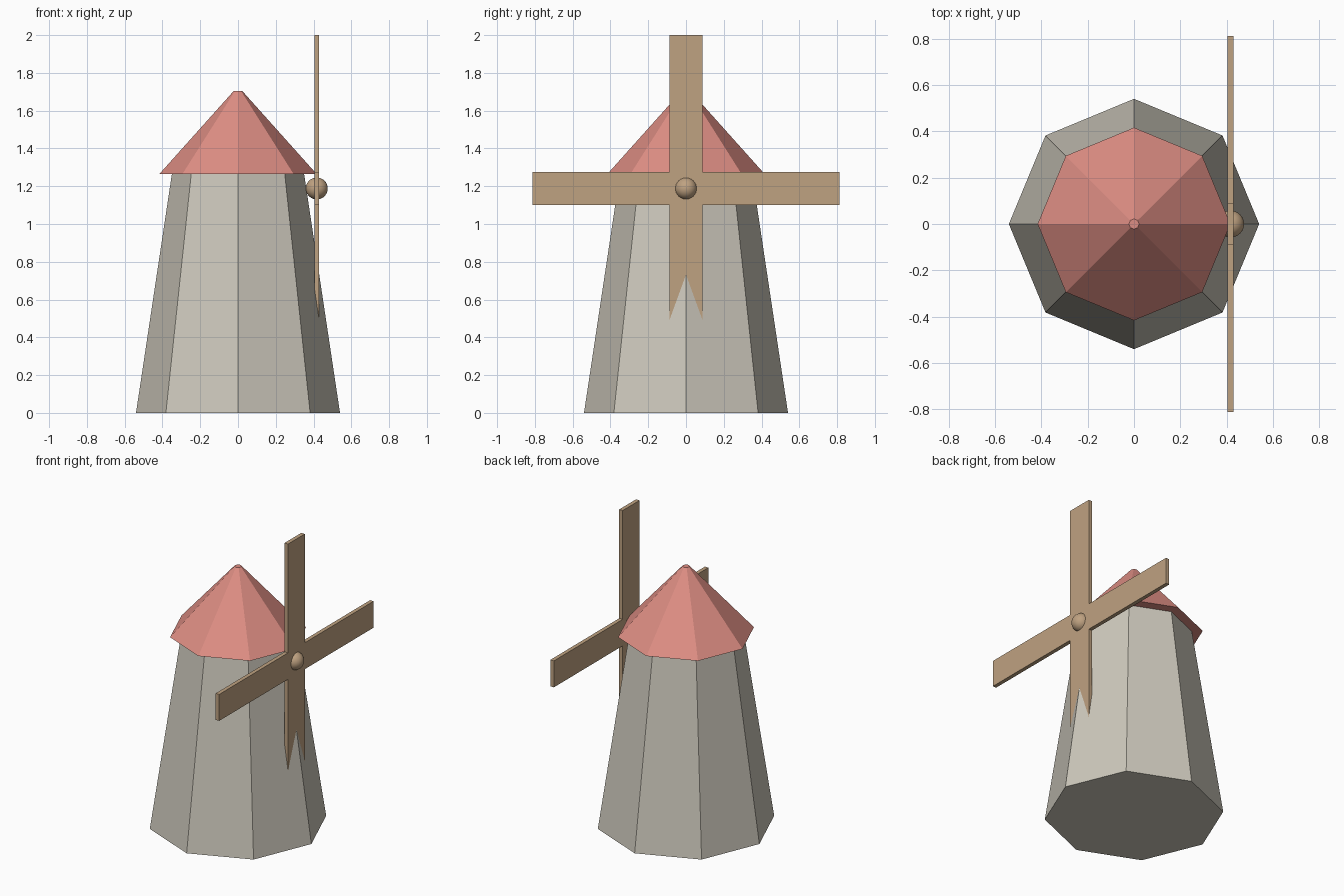
import bpy
import bmesh
from math import tau, cos, sin

cube = bpy.data.objects.get("Cube")
if cube:
    bpy.data.objects.remove(cube, do_unlink=True)


def make_material(name, rgb):
    mat = bpy.data.materials.new(name)
    mat.use_nodes = True
    color = (*rgb, 1)
    mat.diffuse_color = color
    mat.node_tree.nodes["Principled BSDF"].inputs["Base Color"].default_value = color
    return mat


def add_object(name, bm, mat):
    bmesh.ops.recalc_face_normals(bm, faces=bm.faces)
    mesh = bpy.data.meshes.new(name)
    bm.to_mesh(mesh)
    bm.free()
    mesh.materials.append(mat)
    obj = bpy.data.objects.new(name, mesh)
    bpy.context.collection.objects.link(obj)
    return obj


def frustum(name, mat, r_bottom, r_top, z_bottom, z_top, sides=8):
    """Tapered prism with a corner on each axis."""
    bm = bmesh.new()
    rings = []
    for r, z in ((r_bottom, z_bottom), (r_top, z_top)):
        rings.append([bm.verts.new((r * cos(tau * i / sides), r * sin(tau * i / sides), z))
                      for i in range(sides)])
    low, high = rings
    for i in range(sides):
        j = (i + 1) % sides
        bm.faces.new((low[i], low[j], high[j], high[i]))
    bm.faces.new(low)
    bm.faces.new(high)
    return add_object(name, bm, mat)


stone = make_material("pale stone", (0.61, 0.58, 0.50))
tile = make_material("coral roof", (0.73, 0.27, 0.23))
wood = make_material("tan wood", (0.52, 0.36, 0.22))

# Tower and overhanging roof
frustum("tower", stone, 0.54, 0.35, 0, 1.265)
frustum("roof", tile, 0.416, 0.022, 1.265, 1.705)

# Sails: one cross-shaped outline, extruded along x
HUB_X, HUB_Z = 0.417, 1.188
REACH, HALF, THICK = 0.812, 0.088, 0.026
bm = bmesh.new()
outline = []
u, v = (1, 0), (0, 1)
for _ in range(4):
    for a, b in ((REACH, -HALF), (REACH, HALF), (HALF, HALF)):
        outline.append(bm.verts.new((HUB_X - THICK / 2,
                                     a * u[0] + b * v[0],
                                     HUB_Z + a * u[1] + b * v[1])))
    u, v = v, (-u[0], -u[1])
face = bm.faces.new(outline)
extruded = bmesh.ops.extrude_face_region(bm, geom=[face], use_keep_orig=True)
moved = [e for e in extruded["geom"] if isinstance(e, bmesh.types.BMVert)]
bmesh.ops.translate(bm, verts=moved, vec=(THICK, 0, 0))
add_object("sails", bm, wood)

# Round hub in the middle of the cross
bm = bmesh.new()
bmesh.ops.create_uvsphere(bm, u_segments=24, v_segments=16, radius=0.058)
for f in bm.faces:
    f.smooth = True
hub = add_object("sail_hub", bm, wood)
hub.location = (HUB_X, 0, HUB_Z)
